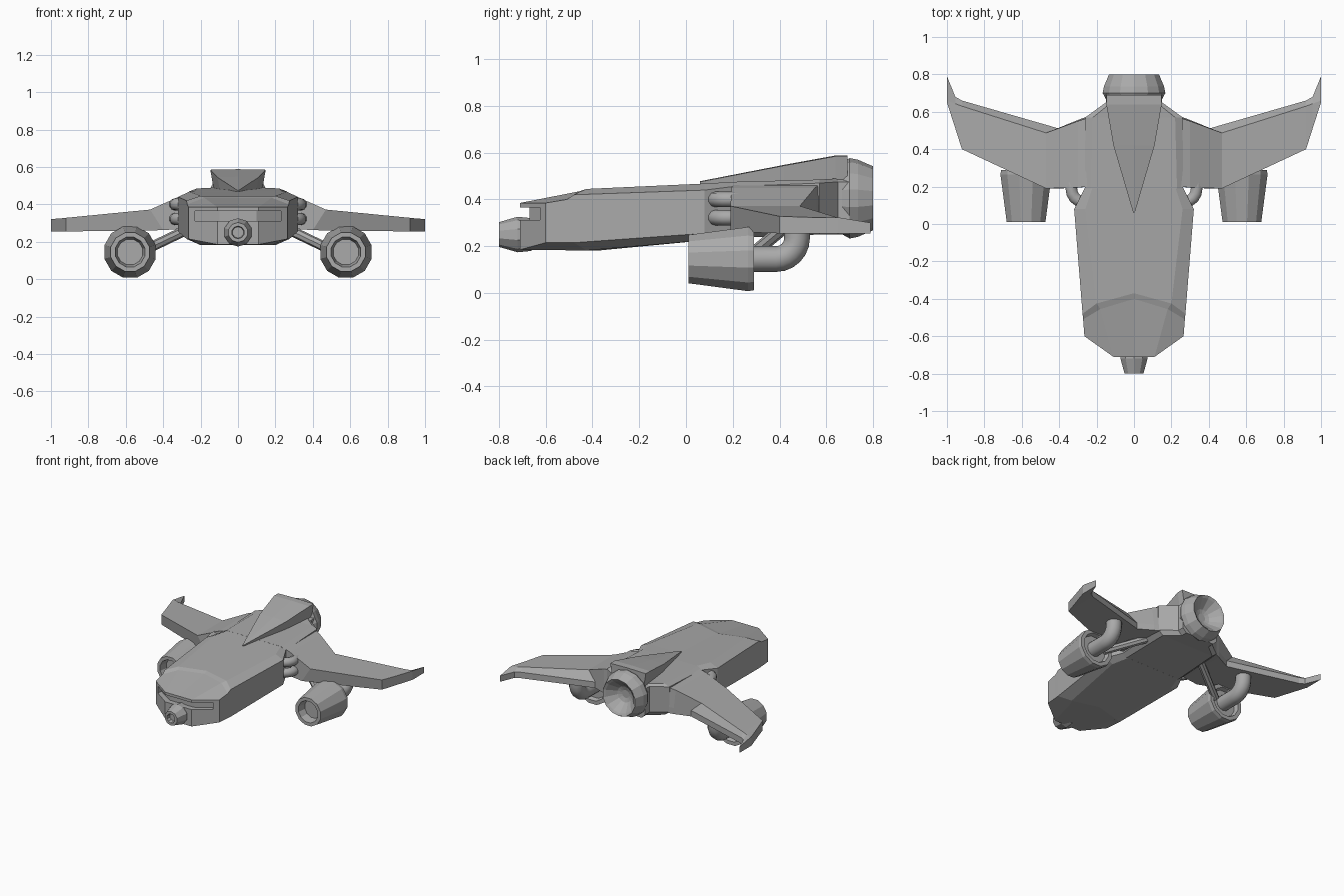
import bpy, bmesh, math
from mathutils import Vector

cube = bpy.data.objects.get("Cube")
if cube:
    bpy.data.objects.remove(cube, do_unlink=True)

grey = bpy.data.materials.new("hull grey")
grey.use_nodes = True
COLOUR = (0.4, 0.4, 0.4, 1)
grey.diffuse_color = COLOUR
grey.node_tree.nodes["Principled BSDF"].inputs["Base Color"].default_value = COLOUR


def finish(name, bm, smooth=None):
    bmesh.ops.recalc_face_normals(bm, faces=bm.faces)
    mesh = bpy.data.meshes.new(name)
    bm.to_mesh(mesh)
    bm.free()
    obj = bpy.data.objects.new(name, mesh)
    bpy.context.collection.objects.link(obj)
    mesh.materials.append(grey)
    if smooth:
        bpy.ops.object.select_all(action='DESELECT')
        obj.select_set(True)
        bpy.context.view_layer.objects.active = obj
        bpy.ops.object.shade_smooth_by_angle(angle=math.radians(smooth))
    return obj


def loft(name, rings, smooth=None, closed=False):
    """Skin a list of equal rings of points and cap the ends."""
    bm = bmesh.new()
    vs = [[bm.verts.new(p) for p in r] for r in rings]
    n = len(vs[0])
    pairs = list(zip(vs, vs[1:]))
    if closed:
        pairs.append((vs[-1], vs[0]))
    for a, b in pairs:
        for i in range(n):
            j = (i + 1) % n
            bm.faces.new((a[i], a[j], b[j], b[i]))
    if not closed:
        bm.faces.new(vs[0])
        bm.faces.new(vs[-1])
    return finish(name, bm, smooth)


def turned(name, x, z, profile, sides=12, smooth=None):
    """Lathe (y, radius) pairs around an axis along y."""
    rings = []
    for y, r in profile:
        angles = [math.tau * (i + 0.5) / sides for i in range(sides)]
        rings.append([(x + r * math.cos(a), y, z + r * math.sin(a)) for a in angles])
    return loft(name, rings, smooth)


def tube(name, points, radius, sides=10):
    """Sweep a circle along points lying in any direction."""
    pts = [Vector(p) for p in points]
    rings = []
    for i, p in enumerate(pts):
        d = (pts[min(i + 1, len(pts) - 1)] - pts[max(i - 1, 0)]).normalized()
        u = d.cross(Vector((1, 0.01, 0))).normalized()
        v = d.cross(u)
        rings.append([p + radius * (math.cos(math.tau * k / sides) * u
                                    + math.sin(math.tau * k / sides) * v)
                      for k in range(sides)])
    return loft(name, rings, 40)


def hull_ring(edge_y, mid_y, inner, outer, top, shoulder, keel, bottom):
    """Ten-point section: top ridge, shoulders, sides and flat keel."""
    half = [(0, mid_y, top), (inner, mid_y + (edge_y - mid_y) * 0.5, top),
            (outer, edge_y, shoulder), (outer, edge_y, keel),
            (inner, mid_y + (edge_y - mid_y) * 0.5, bottom), (0, mid_y, bottom)]
    return half + [(-x, y, z) for x, y, z in half[4:0:-1]]


def nose_ring():
    half = [(0, -0.71, 0.385), (0.11, -0.71, 0.385), (0.265, -0.6, 0.385),
            (0.265, -0.6, 0.215), (0.11, -0.71, 0.185), (0, -0.71, 0.185)]
    return half + [(-x, y, z) for x, y, z in half[4:0:-1]]


# Main hull, with a chevron crease behind the sloping canopy
hull = loft("hull", [
    [(x * 0.4 if abs(x) > 0.2 else x, -0.71, z) for x, y, z in nose_ring()],
    nose_ring(),
    hull_ring(-0.51, -0.4, 0.18, 0.272, 0.435, 0.40, 0.215, 0.182),
    hull_ring(-0.48, -0.37, 0.2, 0.275, 0.445, 0.42, 0.215, 0.182),
    hull_ring(0.08, 0.08, 0.26, 0.32, 0.468, 0.44, 0.255, 0.225),
    hull_ring(0.2, 0.2, 0.22, 0.26, 0.475, 0.455, 0.26, 0.235),
])
# Drop the doubled tip so that the nose keeps three clean front facets
bm = bmesh.new()
bm.from_mesh(hull.data)
bm.verts.ensure_lookup_table()
bmesh.ops.delete(bm, geom=bm.verts[:10], context='VERTS')
bm.verts.ensure_lookup_table()
v = bm.verts
for ids in ((0, 1, 4, 5), (1, 2, 3, 4), (0, 5, 6, 9), (9, 6, 7, 8)):
    bm.faces.new([v[i] for i in ids])
bmesh.ops.recalc_face_normals(bm, faces=bm.faces)
bm.to_mesh(hull.data)
bm.free()

# Recessed visor slot that follows the nose
outline = [(-0.23, -0.585), (-0.1, -0.67), (0.1, -0.67), (0.23, -0.585), (0.23, -0.85), (-0.23, -0.85)]
cutter = loft("visor_cutter", [[(x, y, z) for x, y in outline] for z in (0.312, 0.365)])
cutter.hide_render = True
cutter.hide_viewport = True
cut = hull.modifiers.new("visor slot", 'BOOLEAN')
cut.operation = 'DIFFERENCE'
cut.solver = 'EXACT'
cut.object = cutter

# Rear body narrowing towards the main engine
loft("rear_body", [
    hull_ring(0.19, 0.19, 0.23, 0.262, 0.475, 0.455, 0.26, 0.235),
    hull_ring(0.57, 0.57, 0.22, 0.26, 0.485, 0.47, 0.28, 0.25),
    hull_ring(0.65, 0.65, 0.12, 0.15, 0.49, 0.475, 0.28, 0.25),
    hull_ring(0.7, 0.7, 0.12, 0.15, 0.49, 0.475, 0.28, 0.25),
])

# Raised dorsal wedge with a faint ridge
wedge = []
for y, w, top in ((0.06, 0.004, 0.478), (0.42, 0.11, 0.548), (0.64, 0.148, 0.588), (0.69, 0.148, 0.588)):
    wedge.append([(0, y, top), (w, y, top - 0.003), (w * 0.85, y, 0.455),
                  (-w * 0.85, y, 0.455), (-w, y, top - 0.003)])
loft("dorsal_wedge", wedge)

# Main engine bell and the nose sensor
turned("main_engine", 0, 0.405, [(0.62, 0.12), (0.66, 0.15), (0.70, 0.172), (0.735, 0.165),
                                 (0.8, 0.137), (0.79, 0.12), (0.73, 0.06), (0.72, 0.03)], 14)
turned("nose_sensor", 0, 0.25, [(-0.66, 0.07), (-0.72, 0.076), (-0.8, 0.053),
                                (-0.8, 0.034), (-0.77, 0.03)], 10)

for side, label in ((1, "left"), (-1, "right")):
    # Swept wing: leading edge, upper rear edge, lower trailing edge
    stations = [(0.24, 0.24, 0.2, 0.57, 0.578, 0.465, 0.275),
                (0.30, 0.29, 0.195, 0.55, 0.56, 0.448, 0.27),
                (0.47, 0.40, 0.19, 0.487, 0.51, 0.372, 0.262),
                (0.92, 0.92, 0.40, 0.63, 0.66, 0.328, 0.255),
                (0.955, 0.955, 0.51, 0.643, 0.68, 0.324, 0.255),
                (1.0, 1.0, 0.65, 0.66, 0.79, 0.322, 0.255)]
    rings = []
    for xt, xb, lead, upper, trail, top, low in stations:
        rings.append([(side * xt, lead, top), (side * xb, lead, low), (side * xb, trail, low),
                      (side * xb, trail, low + 0.045), (side * xt, upper, top)])
    loft(label + "_wing", rings)

    # Underslung pod with hollow intake
    turned(label + "_pod", side * 0.577, 0.145,
           [(0.07, 0.03), (0.07, 0.07), (0.01, 0.082), (0.01, 0.107),
            (0.265, 0.142), (0.29, 0.138), (0.29, 0.11), (0.26, 0.1)], 12)

    # Elbow pipe from pod to wing
    bend = [(side * 0.577, 0.385 + 0.09 * math.sin(a), 0.235 - 0.09 * math.cos(a))
            for a in [math.pi / 2 * k / 6 for k in range(7)]]
    tube(label + "_elbow_pipe", [(side * 0.577, 0.2, 0.145)] + bend
         + [(side * 0.577, 0.475, 0.3)], 0.055, 12)

    # Brace from pod to body
    tube(label + "_brace", [(side * 0.5, 0.27, 0.155), (side * 0.24, 0.42, 0.28)], 0.027, 8)

    # Paired hoses bridging hull and wing root
    for n, z in enumerate((0.4, 0.322)):
        hose = [(side * (0.275 + 0.06 * math.sin(a)), 0.19 - 0.07 * math.cos(a), z)
                for a in [math.pi * k / 8 for k in range(9)]]
        tube(f"{label}_hose_{n + 1}", hose, 0.033, 10)
